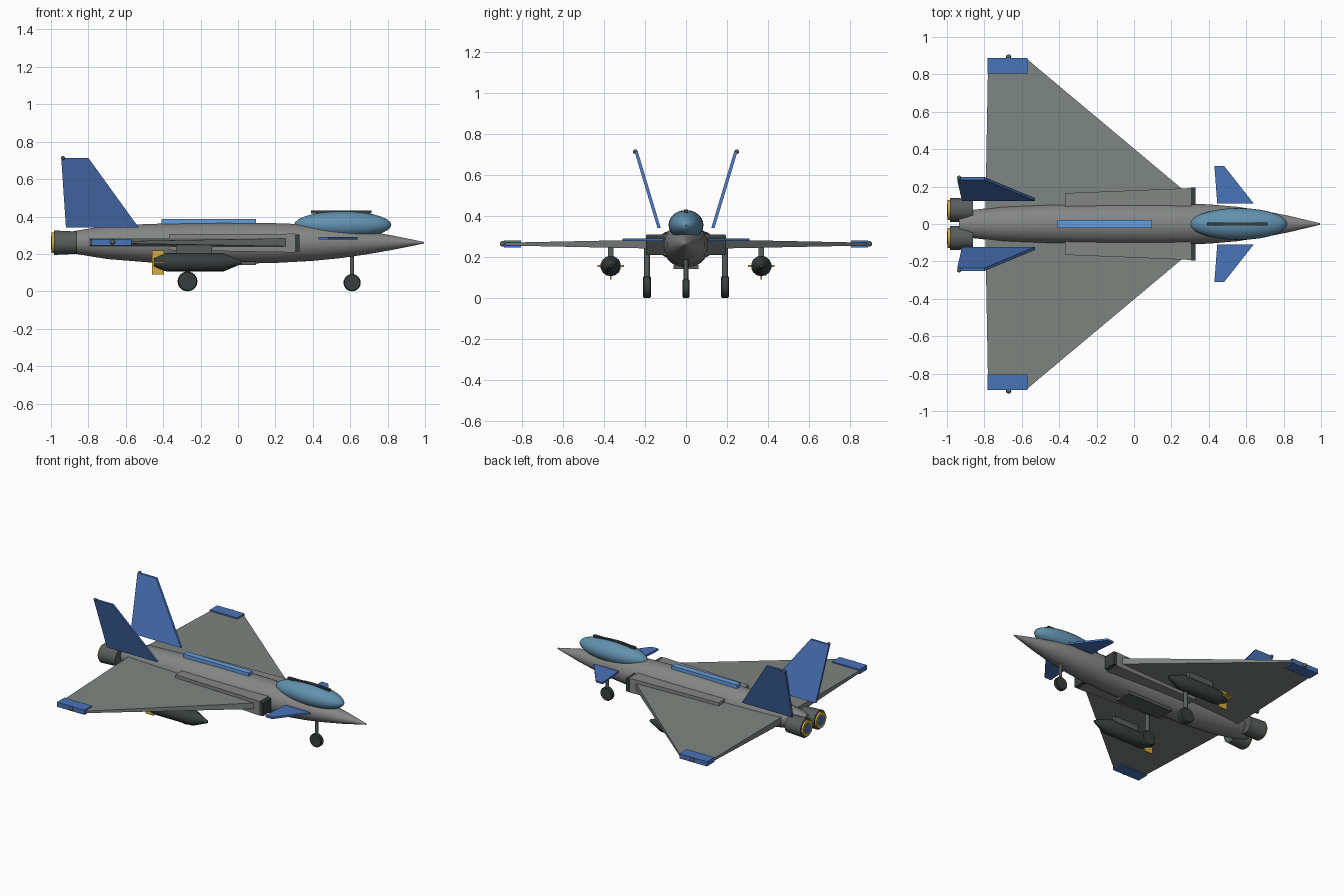
import bpy, bmesh, math
from mathutils import Vector

if "Cube" in bpy.data.objects:
    bpy.data.objects.remove(bpy.data.objects["Cube"])


def mat(name, r, g, b):
    lin = lambda c: (c / 255 / 12.92) if c < 11 else ((c / 255 + 0.055) / 1.055) ** 2.4
    m = bpy.data.materials.new(name)
    m.diffuse_color = (lin(r), lin(g), lin(b), 1)
    m.use_nodes = True
    m.node_tree.nodes["Principled BSDF"].inputs["Base Color"].default_value = m.diffuse_color
    return m


BODY = mat("body grey", 132, 134, 132)
WING = mat("wing grey", 126, 133, 129)
BLUE = mat("panel blue", 74, 115, 185)
LIGHT = mat("spine light blue", 100, 158, 222)
GLASS = mat("canopy blue", 98, 145, 175)
DARK = mat("dark grey", 55, 63, 62)
METAL = mat("nozzle grey", 88, 94, 93)
GOLD = mat("gold", 212, 172, 66)


def finish(name, bm, m, smooth=False):
    bmesh.ops.recalc_face_normals(bm, faces=bm.faces)
    me = bpy.data.meshes.new(name)
    bm.to_mesh(me)
    bm.free()
    me.materials.append(m)
    ob = bpy.data.objects.new(name, me)
    bpy.context.collection.objects.link(ob)
    if smooth:
        bpy.ops.object.select_all(action='DESELECT')
        ob.select_set(True)
        bpy.context.view_layer.objects.active = ob
        bpy.ops.object.shade_smooth_by_angle(angle=math.radians(35))
    return ob


def loft(name, rings, m, smooth=False):
    """Skin a list of equally long point rings and cap both ends."""
    bm = bmesh.new()
    rows = [[bm.verts.new(p) for p in ring] for ring in rings]
    n = len(rows[0])
    for a, b in zip(rows, rows[1:]):
        for i in range(n):
            bm.faces.new((a[i], a[(i + 1) % n], b[(i + 1) % n], b[i]))
    bm.faces.new(rows[0])
    bm.faces.new(rows[-1])
    return finish(name, bm, m, smooth)


def oval(x, y, z, ry, rz, n):
    return [(x, y + ry * math.cos(t), z + rz * math.sin(t))
            for t in (2 * math.pi * (i + 0.5) / n for i in range(n))]


def spun(name, y, z, sections, m, n=20, smooth=True):
    """Round body along x from (x, radius) sections."""
    return loft(name, [oval(x, y, z, r, r, n) for x, r in sections], m, smooth)


def box(name, x, y, z, m):
    ring = lambda px: [(px, y[0], z[0]), (px, y[1], z[0]), (px, y[1], z[1]), (px, y[0], z[1])]
    return loft(name, [ring(x[0]), ring(x[1])], m)


def ball(name, c, r, m, seg=12):
    bm = bmesh.new()
    bmesh.ops.create_uvsphere(bm, u_segments=seg * 2, v_segments=seg, radius=1)
    for v in bm.verts:
        v.co = Vector([c[i] + v.co[i] * r[i] for i in range(3)])
    return finish(name, bm, m, True)


def wheel(name, x, y, r, w):
    rings = [[(x + k * r * math.cos(i * math.pi / 12), y + dy, r + k * r * math.sin(i * math.pi / 12))
              for i in range(24)] for dy, k in ((-w, .9), (-w * .7, 1), (w * .7, 1), (w, .9))]
    return loft(name, rings, DARK, True)


def strut(name, x, y, z0, z1, r):
    rings = [[(x + r * math.cos(i * math.pi / 6), y + r * math.sin(i * math.pi / 6), z)
              for i in range(12)] for z in (z0, z1)]
    return loft(name, rings, METAL, True)


# Fuselage: x, half width, centre z, half height
sections = [(-.935, .045, .262, .045), (-.87, .075, .262, .062), (-.7, .095, .262, .09),
            (-.45, .106, .257, .105), (-.1, .113, .256, .111), (.2, .112, .258, .107),
            (.4, .106, .26, .098), (.55, .093, .26, .083), (.68, .074, .26, .064),
            (.82, .046, .26, .04), (.995, .004, .26, .004)]
loft("fuselage", [oval(x, 0, z, w, h, 24) for x, w, z, h in sections], BODY, True)

# Canopy, its top rail, spine strip and belly panel
ball("canopy", (.56, 0, .355), (.26, .085, .073), GLASS, 14)
box("canopy_rail", (.39, .715), (-.009, .009), (.417, .431), DARK)
box("spine_strip", (-.41, .097), (-.021, .021), (.35, .386), LIGHT)
box("belly_panel", (-.26, .095), (-.062, .062), (.141, .16), METAL)

# Nose gear
strut("nose_strut", .61, 0, .06, .21, .011)
wheel("nose_wheel", .61, 0, .046, .016)

for s, side in ((1, "left"), (-1, "right")):
    # Delta wing, thinner towards the tip
    def wing_ring(sign):
        pts = [(.22, .05), (.29, .16), (-.57, .88), (-.78, .88), (-.795, .05)]
        return [(x, s * y, .262 + sign * (.025 - .018 * y / .88)) for x, y in pts]
    loft(side + "_wing", [wing_ring(-1), wing_ring(1)], WING)

    # Wing tip plate and lamp
    box(side + "_wing_tip", (-.783, -.57), (s * .805, s * .888), (.246, .279), BLUE)
    ball(side + "_tip_lamp", (-.67, s * .893, .263), (.014,) * 3, METAL, 8)

    # Intake duct and dark mouth
    def duct(x, y0, y1, z0, z1):
        return [(x, s * y0, z0), (x, s * y1, z0), (x, s * y1, z1), (x, s * y0, z1)]
    loft(side + "_intake", [duct(-.37, .08, .165, .22, .306), duct(.305, .09, .192, .208, .308)], BODY)
    loft(side + "_intake_mouth", [duct(.305, .105, .195, .212, .304), duct(.33, .105, .195, .212, .304)], DARK)

    # Canard
    canard = [(.43, .31), (.482, .31), (.64, .11), (.445, .11)]
    loft(side + "_canard", [[(x, s * y, z) for x, y in canard] for z in (.277, .29)], BLUE)

    # Canted tail fin and tip lamp
    fin = [(-.92, .131, .34), (-.53, .131, .34), (-.8, .243, .713), (-.945, .243, .713)]
    loft(side + "_tail_fin", [[(x, s * (y + d), z) for x, y, z in fin] for d in (-.008, .008)], BLUE)
    ball(side + "_fin_lamp", (-.935, s * .248, .713), (.011,) * 3, METAL, 8)

    # Engine nozzle with gold ring and blue core
    spun(side + "_nozzle", s * .075, .26, [(-.985, .066), (-.86, .06)], METAL, 24)
    spun(side + "_nozzle_ring", s * .075, .26, [(-.998, .055), (-.98, .055)], GOLD, 24)
    spun(side + "_nozzle_core", s * .075, .26, [(-1.0, .036), (-.99, .036)], BLUE, 24)

    # Underwing store with pylon and cross fins
    y = s * .367
    spun(side + "_store", y, .155, [(-.45, .022), (-.39, .047), (-.37, .05), (-.08, .05), (.02, .008)],
         DARK, 14)
    box(side + "_pylon", (-.33, -.14), (y - .014, y + .014), (.195, .25), METAL)
    box(side + "_store_fin_upright", (-.46, -.395), (y - .004, y + .004), (.089, .217), GOLD)
    box(side + "_store_fin_flat", (-.46, -.395), (y - .064, y + .064), (.151, .159), GOLD)

    # Main gear
    strut(side + "_main_strut", -.27, s * .19, .06, .25, .014)
    wheel(side + "_main_wheel", -.27, s * .19, .053, .02)
